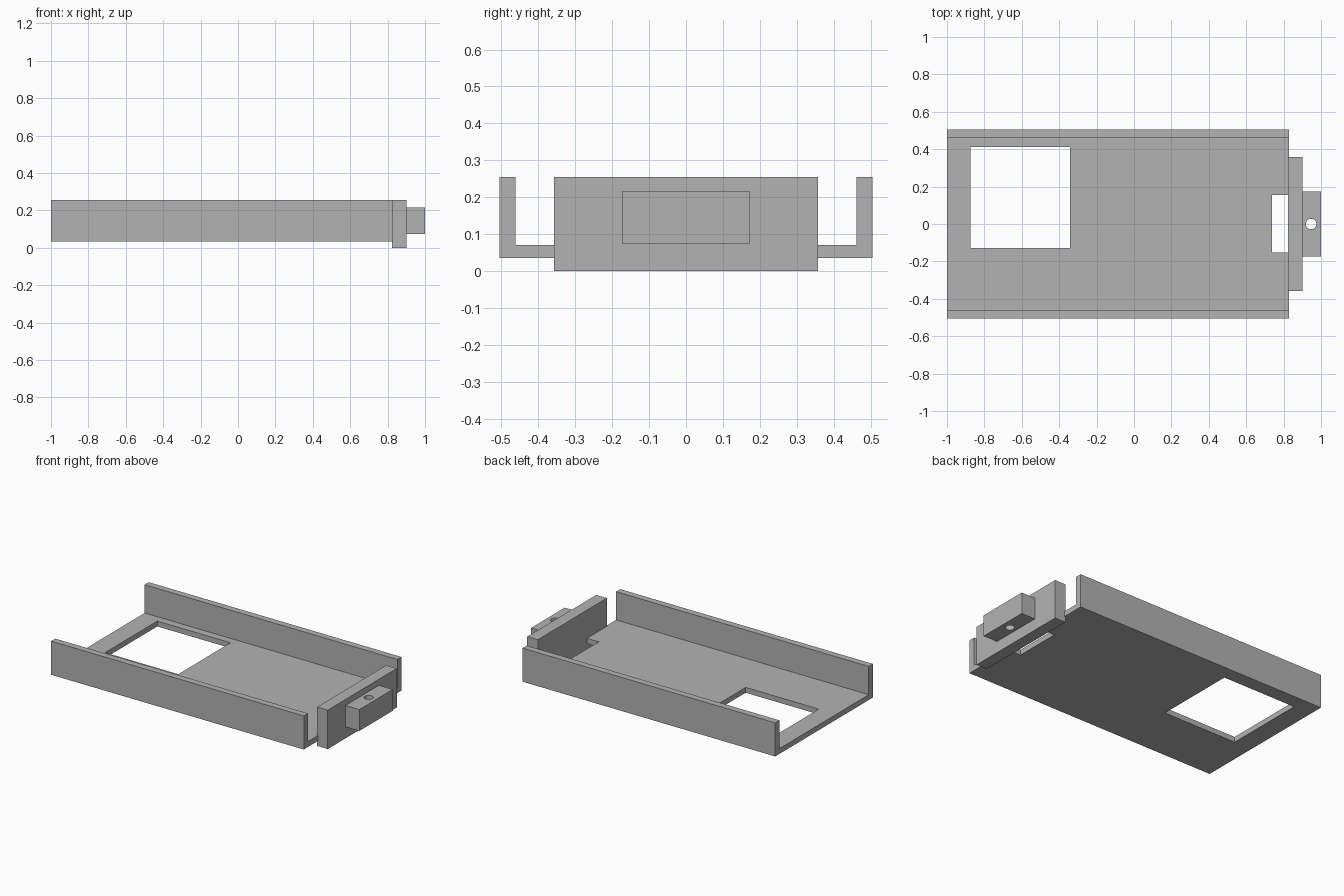
import bpy
import bmesh
from mathutils import Vector

cube = bpy.data.objects.get("Cube")
if cube:
    bpy.data.objects.remove(cube, do_unlink=True)

grey = bpy.data.materials.new("plain grey")
grey.use_nodes = True
colour = (0.45, 0.45, 0.45, 1)
grey.diffuse_color = colour
grey.node_tree.nodes["Principled BSDF"].inputs["Base Color"].default_value = colour


def finish(name, bm):
    bmesh.ops.recalc_face_normals(bm, faces=bm.faces)
    mesh = bpy.data.meshes.new(name)
    bm.to_mesh(mesh)
    bm.free()
    mesh.materials.append(grey)
    obj = bpy.data.objects.new(name, mesh)
    bpy.context.collection.objects.link(obj)
    return obj


def box(name, xs, ys, zs):
    bm = bmesh.new()
    bmesh.ops.create_cube(bm, size=1)
    for v in bm.verts:
        v.co = Vector([r[0] if c < 0 else r[1] for c, r in zip(v.co, (xs, ys, zs))])
    return finish(name, bm)


def cut(obj, cutter):
    cutter.hide_render = True
    cutter.hide_viewport = True
    cutter.display_type = 'WIRE'
    mod = obj.modifiers.new(cutter.name, 'BOOLEAN')
    mod.operation = 'DIFFERENCE'
    mod.solver = 'EXACT'
    mod.object = cutter


# Tray: U-shaped profile swept along its length
half, inner = 0.505, 0.462
base, floor, top = 0.035, 0.07, 0.255
x0, x1 = -1.0, 0.83
side = [(half, base), (half, top), (inner, top), (inner, floor)]
profile = side + [(-y, z) for y, z in reversed(side)]
bm = bmesh.new()
face = bm.faces.new([bm.verts.new((x0, y, z)) for y, z in profile])
swept = bmesh.ops.extrude_face_region(bm, geom=[face], use_keep_orig=True)
bmesh.ops.translate(bm, vec=(x1 - x0, 0, 0),
                    verts=[g for g in swept["geom"] if isinstance(g, bmesh.types.BMVert)])
tray = finish("tray", bm)

# Openings in the tray floor
cut(tray, box("window_cutter", (-0.873, -0.343), (-0.127, 0.412), (-0.1, 0.15)))
cut(tray, box("notch_cutter", (0.738, 0.9), (-0.152, 0.155), (-0.1, 0.15)))

# End plate and its mounting block
box("end_plate", (0.823, 0.9), (-0.357, 0.357), (0, top))
block = box("mounting_block", (0.9, 1.0), (-0.173, 0.173), (0.075, 0.215))

# Vertical screw hole through the block
bm = bmesh.new()
bmesh.ops.create_cone(bm, cap_ends=True, segments=32, radius1=0.028, radius2=0.028, depth=0.4)
bmesh.ops.translate(bm, vec=(0.947, 0, 0.15), verts=bm.verts)
cut(block, finish("hole_cutter", bm))
